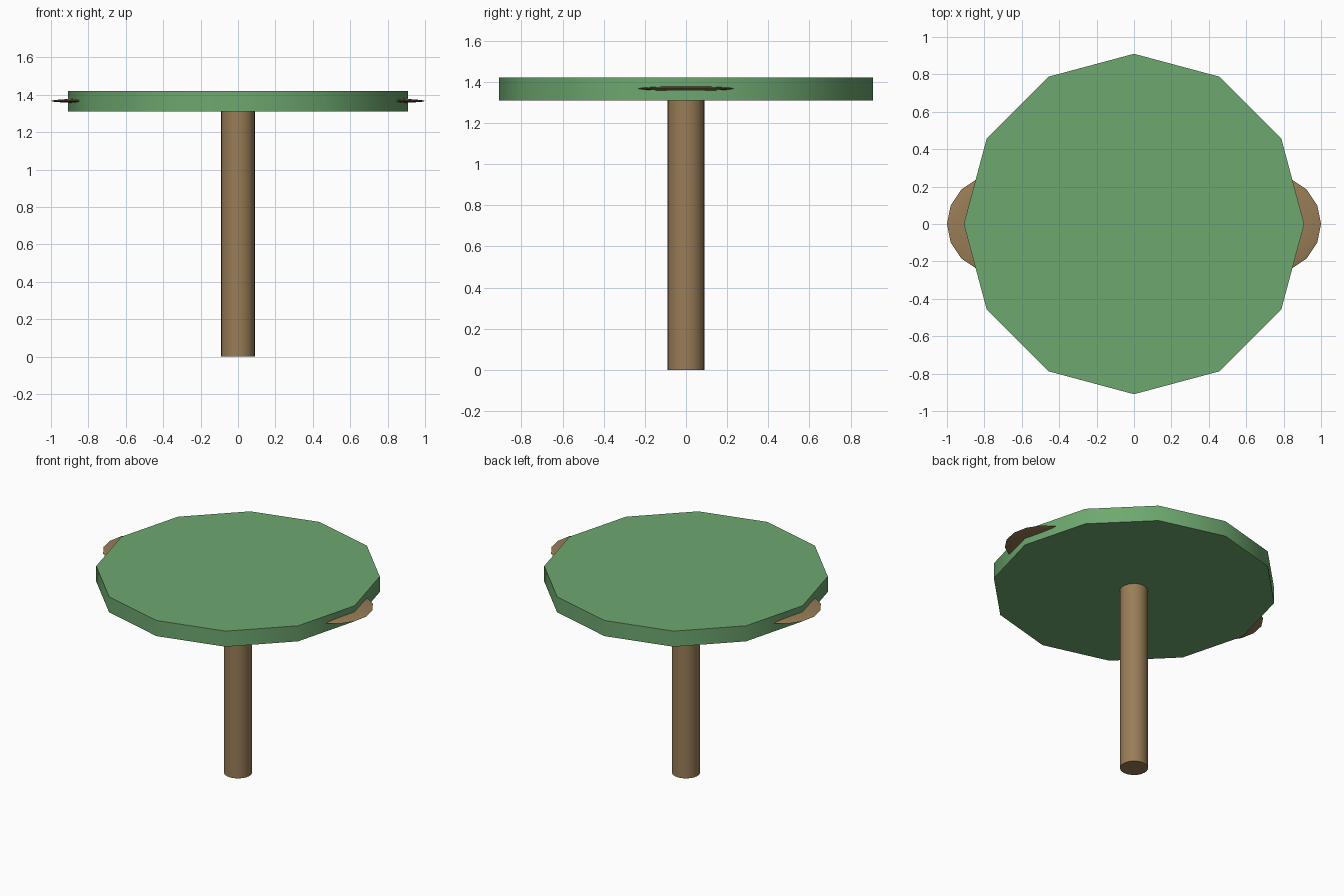
import bpy
import math

if "Cube" in bpy.data.objects:
    bpy.data.objects.remove(bpy.data.objects["Cube"])


def material(name, rgb):
    mat = bpy.data.materials.new(name)
    mat.diffuse_color = (*rgb, 1)
    mat.use_nodes = True
    mat.node_tree.nodes["Principled BSDF"].inputs["Base Color"].default_value = mat.diffuse_color
    return mat


def finish(name, mat, angle):
    obj = bpy.context.object
    obj.name = name
    obj.data.materials.append(mat)
    bpy.ops.object.transform_apply(location=False, rotation=True, scale=True)
    bpy.ops.object.shade_smooth_by_angle(angle=math.radians(angle))
    return obj


def cylinder(name, sides, radius, z0, z1, mat):
    bpy.ops.mesh.primitive_cylinder_add(
        vertices=sides, radius=radius, depth=z1 - z0, location=(0, 0, (z0 + z1) / 2))
    return finish(name, mat, 40)


green = material("green", (0.155, 0.39, 0.16))
brown = material("brown", (0.32, 0.205, 0.095))

# Round post and twelve-sided top
cylinder("post", 24, 0.09, 0, 1.31, brown)
cylinder("top", 12, 0.91, 1.31, 1.42, green)

# Thin flattened pads poking out of the rim on both sides
for side, sx in (("left", -1), ("right", 1)):
    bpy.ops.mesh.primitive_uv_sphere_add(
        segments=16, ring_count=8, radius=0.26, location=(sx * 0.74, 0, 1.367))
    bpy.context.object.scale.z = 0.05
    finish(side + "_pad", brown, 60)
